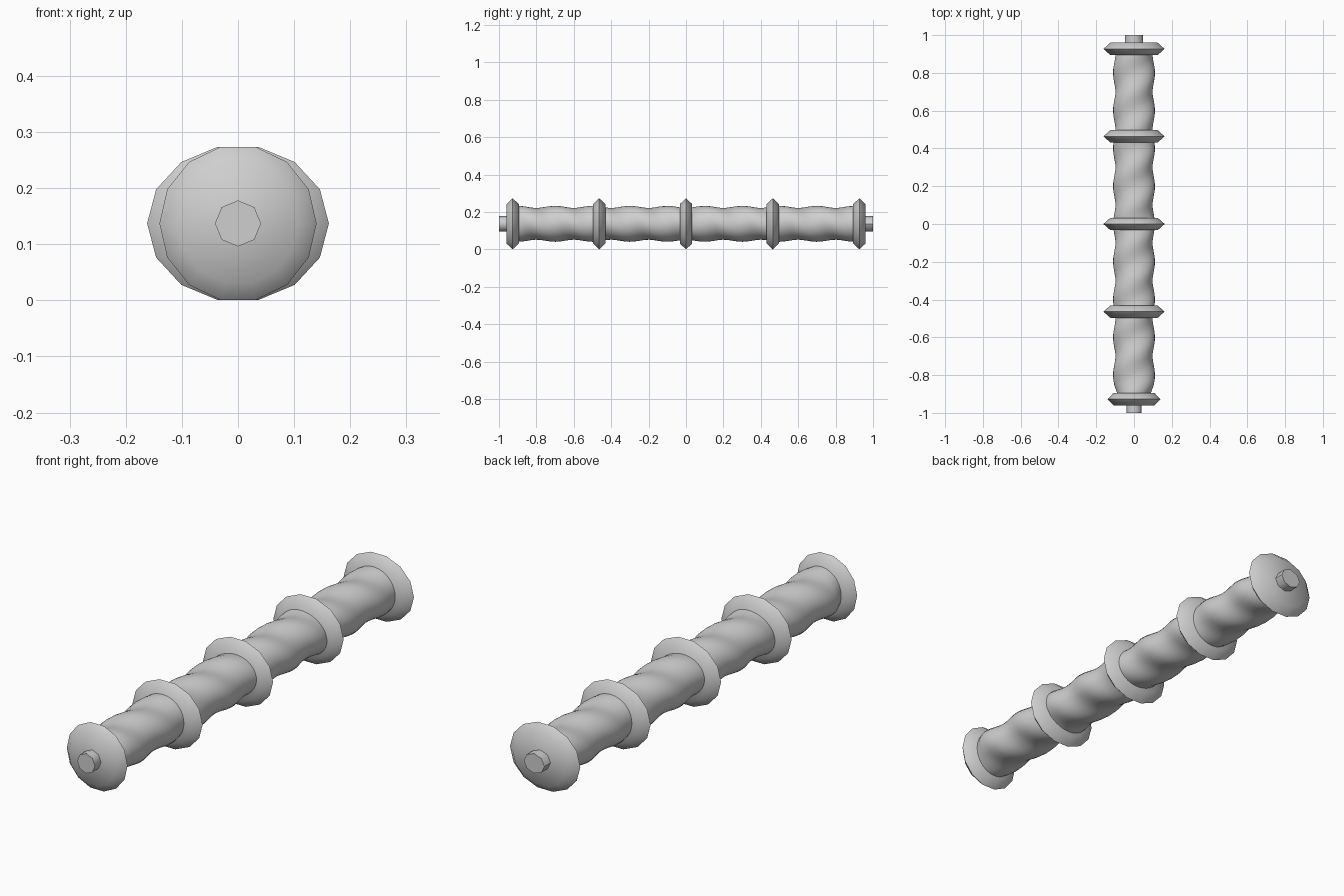
import bpy, bmesh, math

if "Cube" in bpy.data.objects:
    bpy.data.objects.remove(bpy.data.objects["Cube"])

CZ = 0.137          # height of the rod axis
WIDE = 1.157        # sideways stretch of everything but the front end

mat = bpy.data.materials.new("light_grey")
mat.diffuse_color = (0.62, 0.62, 0.62, 1)
mat.use_nodes = True
mat.node_tree.nodes["Principled BSDF"].inputs["Base Color"].default_value = mat.diffuse_color


def tube(name, ys, sides, radius, stretch, angle=30):
    """Closed solid along y; radius(y, a) and stretch(y) shape its rings."""
    bm = bmesh.new()
    rings = []
    for y in ys:
        ring = []
        for i in range(sides):
            a = 2 * math.pi * i / sides
            r = radius(y, a)
            ring.append(bm.verts.new((r * math.cos(a) * stretch(y), y, CZ + r * math.sin(a))))
        rings.append(ring)
    for a, b in zip(rings, rings[1:]):
        for i in range(sides):
            j = (i + 1) % sides
            bm.faces.new((a[i], a[j], b[j], b[i]))
    bm.faces.new(rings[0])
    bm.faces.new(rings[-1])
    bmesh.ops.recalc_face_normals(bm, faces=bm.faces)
    me = bpy.data.meshes.new(name)
    bm.to_mesh(me)
    bm.free()
    me.materials.append(mat)
    ob = bpy.data.objects.new(name, me)
    bpy.context.collection.objects.link(ob)
    bpy.ops.object.select_all(action='DESELECT')
    ob.select_set(True)
    bpy.context.view_layer.objects.active = ob
    bpy.ops.object.shade_smooth_by_angle(angle=math.radians(angle))
    return ob


# twisted shaft: two shallow lobes winding along the rod, narrowing at the front
def shaft_radius(y, a):
    return 0.0905 + 0.0055 * math.cos(2 * a + 2 * math.pi * y / 0.2)


def shaft_stretch(y):
    return 1 + (WIDE - 1) * min(1, (y + 0.91) / 0.05)


tube("twisted_shaft", [-0.91 + 1.82 * i / 120 for i in range(121)], 32,
     shaft_radius, shaft_stretch, 60)

# bevelled collars, the front one round and the others stretched
for k, yc in enumerate((-0.927, -0.464, 0.0, 0.464, 0.927)):
    s = 1.0 if k == 0 else WIDE
    tube("collar_%d" % (k + 1), (yc - 0.033, yc, yc + 0.033), 14,
         lambda y, a, c=yc: 0.14 if abs(y - c) < 0.01 else 0.108,
         lambda y, s=s: s, 60)

# end pins
for name, y0, y1, s in (("front_pin", -1.0, -0.94, 1.0), ("back_pin", 0.94, 1.0, WIDE)):
    tube(name, (y0, y1), 8, lambda y, a: 0.041, lambda y, s=s: s, 50)
